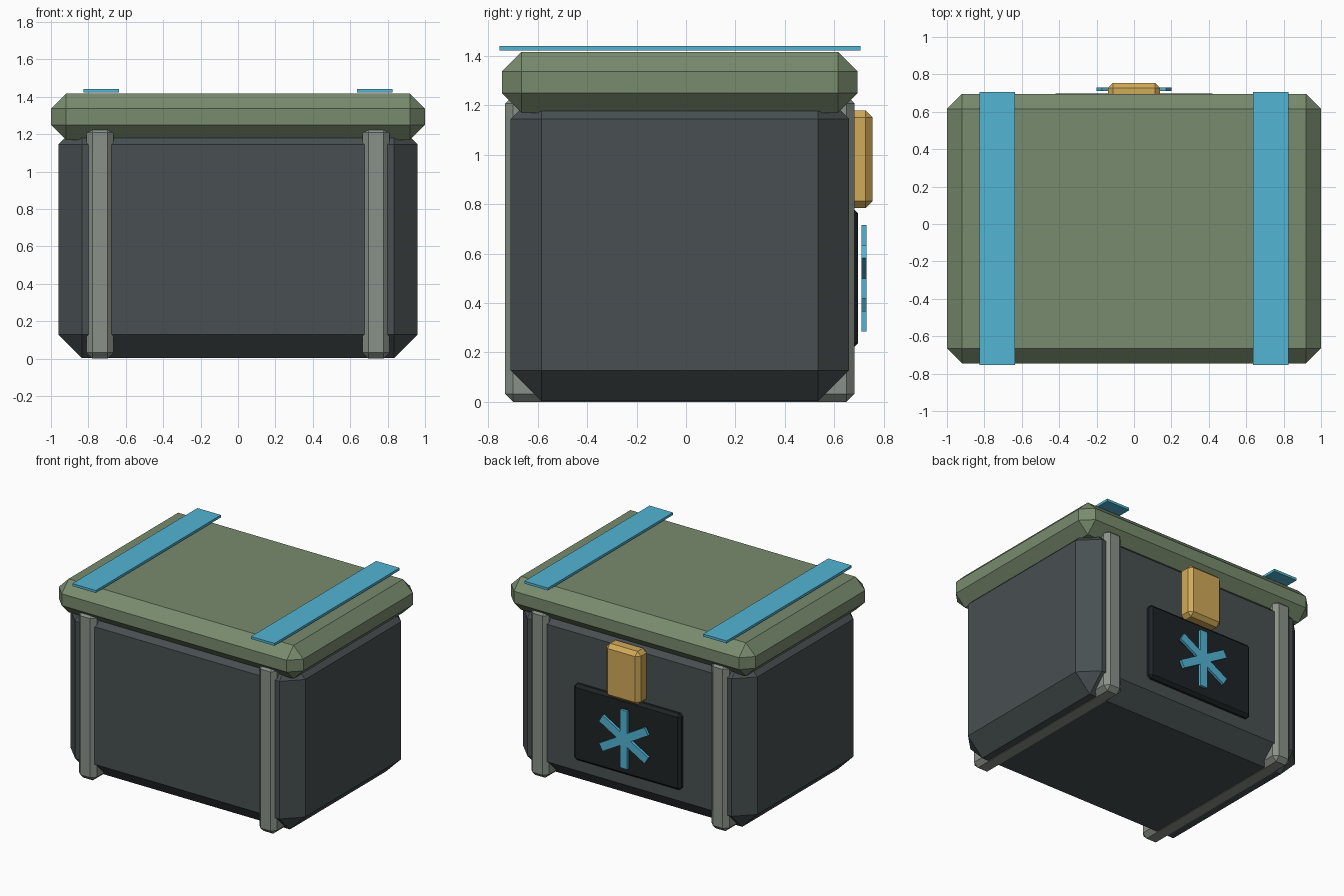
import bpy, bmesh
from math import radians
from mathutils import Matrix, Vector

if "Cube" in bpy.data.objects:
    bpy.data.objects.remove(bpy.data.objects["Cube"])


def paint(name, rgb):
    m = bpy.data.materials.new(name)
    m.diffuse_color = (*rgb, 1)
    m.use_nodes = True
    m.node_tree.nodes["Principled BSDF"].inputs["Base Color"].default_value = m.diffuse_color
    return m


SLATE = paint("slate", (0.065, 0.08, 0.083))
GREEN = paint("green", (0.19, 0.26, 0.155))
GREY = paint("warm_grey", (0.25, 0.285, 0.25))
CYAN = paint("cyan", (0.085, 0.46, 0.66))
GOLD = paint("gold", (0.64, 0.40, 0.10))
BLACK = paint("near_black", (0.013, 0.017, 0.019))


def add_box(bm, size, centre, turn=0):
    mat = (Matrix.Translation(centre) @ Matrix.Rotation(radians(turn), 4, 'Y')
           @ Matrix.Diagonal((*size, 1)))
    bmesh.ops.create_cube(bm, size=1, matrix=mat)


def finish(name, bm, mat):
    me = bpy.data.meshes.new(name)
    bm.to_mesh(me)
    bm.free()
    me.materials.append(mat)
    ob = bpy.data.objects.new(name, me)
    bpy.context.collection.objects.link(ob)
    return ob


def box(name, x, y, z, mat, chamfer=0):
    """Box from (min, max) ranges with single-segment chamfered edges."""
    lo, hi = Vector((x[0], y[0], z[0])), Vector((x[1], y[1], z[1]))
    bm = bmesh.new()
    add_box(bm, hi - lo, (lo + hi) / 2)
    if chamfer:
        bmesh.ops.bevel(bm, geom=bm.edges[:], offset=chamfer, segments=1,
                        affect='EDGES', profile=0.5)
    return finish(name, bm, mat)


# Main case and overhanging lid
box("case_body", (-0.96, 0.96), (-0.71, 0.66), (0.003, 1.27), SLATE, 0.125)
box("lid", (-1, 1), (-0.745, 0.695), (1.17, 1.417), GREEN, 0.08)

# Ribs wrapping the case, and straps above the lid
for side, s in (("left", -1), ("right", 1)):
    box(side + "_rib", sorted((s * 0.665, s * 0.81)), (-0.732, 0.682),
        (0, 1.24), GREY, 0.032)
    box(side + "_strap", sorted((s * 0.635, s * 0.827)), (-0.755, 0.707),
        (1.423, 1.441), CYAN)

# Back panel and latch
box("back_panel", (-0.438, 0.438), (0.64, 0.697), (0.218, 0.782), BLACK, 0.02)
box("latch", (-0.14, 0.14), (0.635, 0.755), (0.785, 1.18), GOLD, 0.028)

# Six-armed snowflake emblem made of three crossed bars
bm = bmesh.new()
for angle in (0, 60, -60):
    add_box(bm, (0.06, 0.02, 0.43), (0, 0.72, 0.5), angle)
finish("snowflake_emblem", bm, CYAN)
